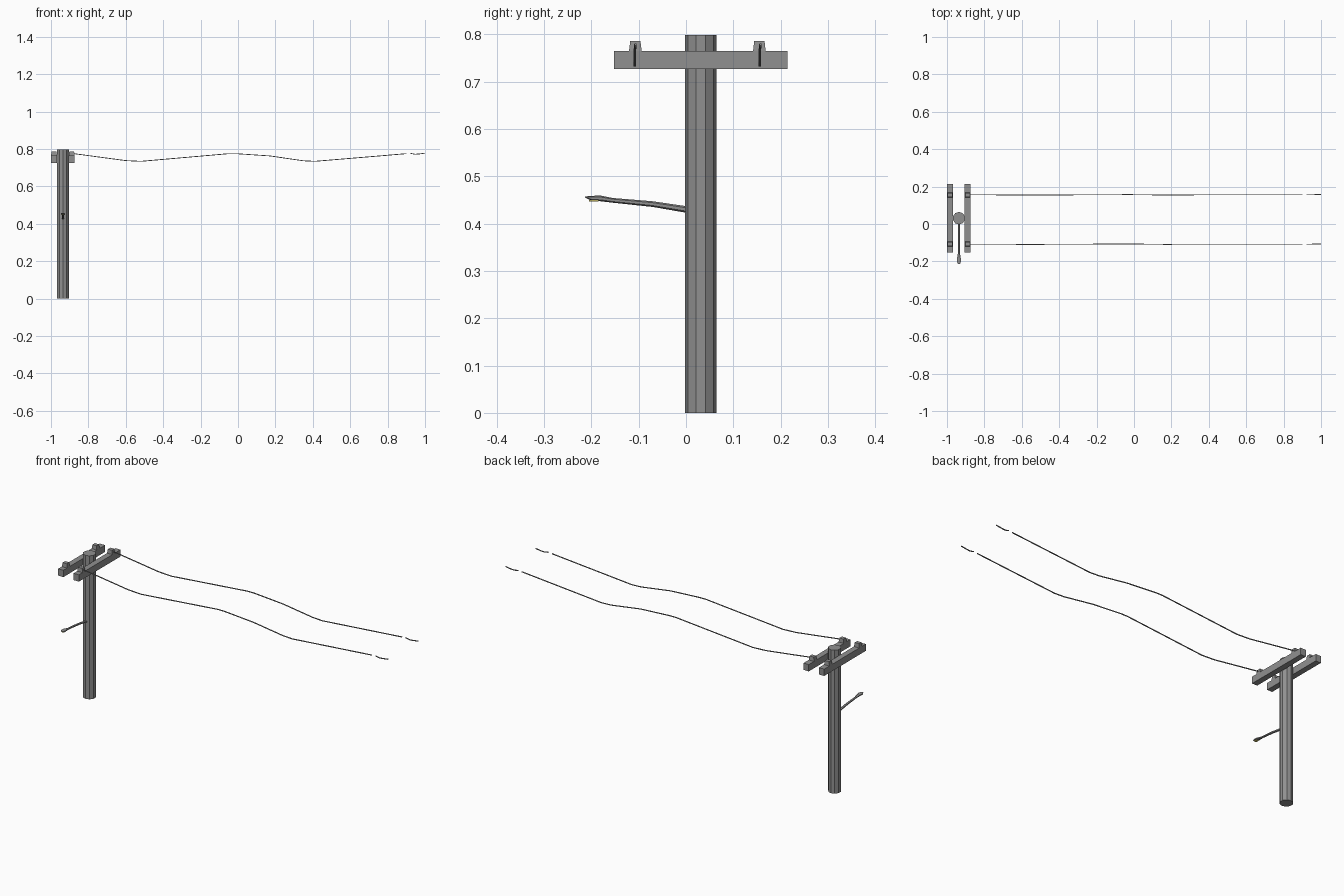
import bpy, bmesh, math
from mathutils import Vector, Matrix

if "Cube" in bpy.data.objects:
    bpy.data.objects.remove(bpy.data.objects["Cube"])

PX, PY = -0.936, 0.031   # pole axis


def paint(name, color):
    mat = bpy.data.materials.new(name)
    mat.diffuse_color = color
    mat.use_nodes = True
    mat.node_tree.nodes["Principled BSDF"].inputs["Base Color"].default_value = mat.diffuse_color
    return mat


DARK = paint("dark_grey", (0.28, 0.28, 0.28, 1))
GLOW = paint("lamp_yellow", (0.8, 0.7, 0.2, 1))


def finish(bm, name, mat=DARK):
    bmesh.ops.recalc_face_normals(bm, faces=bm.faces)
    me = bpy.data.meshes.new(name)
    bm.to_mesh(me)
    bm.free()
    me.materials.append(mat)
    ob = bpy.data.objects.new(name, me)
    bpy.context.collection.objects.link(ob)
    return ob


def block(name, lo, hi, taper=1.0, mat=DARK):
    """Box between two corners, with the top face scaled by taper."""
    lo, hi = Vector(lo), Vector(hi)
    bm = bmesh.new()
    bmesh.ops.create_cube(bm, size=1)
    for v in bm.verts:
        if v.co.z > 0:
            v.co.x *= taper
            v.co.y *= taper
    bmesh.ops.transform(bm, verts=bm.verts, matrix=Matrix.Translation((lo + hi) / 2)
                        @ Matrix.Diagonal((*(hi - lo), 1)))
    return finish(bm, name, mat)


def tube(name, points, sizes, axis, sides):
    """Loft elliptical rings along points; axis is the run direction (0=x, 1=y)."""
    bm = bmesh.new()
    rings = []
    for p, (w, h) in zip(points, sizes):
        ring = []
        for i in range(sides):
            a = 2 * math.pi * (i + 0.5) / sides
            co = Vector(p)
            co[1 - axis] += w * math.cos(a)
            co.z += h * math.sin(a)
            ring.append(bm.verts.new(co))
        rings.append(ring)
    for a, b in zip(rings, rings[1:]):
        for i in range(sides):
            j = (i + 1) % sides
            bm.faces.new((a[i], a[j], b[j], b[i]))
    bm.faces.new(rings[0])
    bm.faces.new(rings[-1])
    return finish(bm, name)


# Pole
bpy.ops.mesh.primitive_cylinder_add(vertices=10, radius=0.0335, depth=0.798,
                                    location=(PX, PY, 0.399))
pole = bpy.context.object
pole.name = "pole"
pole.data.materials.append(DARK)

# Crossarms with insulators
for side, x0, x1 in (("left", -1.0, -0.968), ("right", -0.905, -0.873)):
    block(f"crossarm_{side}", (x0, PY - 0.183, 0.726), (x1, PY + 0.183, 0.764))
    for end, y in (("front", -0.107), ("back", 0.155)):
        block(f"insulator_{side}_{end}", (x0, y - 0.0135, 0.763),
              (x1, y + 0.0135, 0.786), 0.8)

# Wires: long sagging span and short loose piece at the far end, as (x, z, sideways drift)
span = [(-.884, .776, 0), (-.765, .760, 0), (-.60, .738, -.001), (-.52, .734, -.001),
        (-.05, .775, .001), (-.01, .775, .001), (.17, .763, -.001), (.35, .737, 0),
        (.41, .734, 0), (.90, .775, 0)]
tail = [(.922, .777, 0), (.945, .772, 0), (.965, .773, .001), (1.0, .778, .001)]
for end, y in (("front", -0.108), ("back", 0.156)):
    for part, pts in (("wire", span), ("wire_tail", tail)):
        tube(f"{part}_{end}", [(x, y + dy, z) for x, z, dy in pts],
             [(0.003, 0.003)] * len(pts), 0, 4)

# Lamp arm that flares into a flat lamp head
arm = [(.005, .429), (-.07, .441), (-.155, .449), (-.18, .453), (-.20, .4535), (-.213, .456)]
size = [(.007, .007), (.0065, .006), (.006, .005), (.011, .006), (.013, .005), (.007, .001)]
tube("lamp_arm", [(PX, y, z) for y, z in arm], size, 1, 6)
block("lamp_lens", (PX - .007, -.205, .447), (PX + .007, -.185, .450), mat=GLOW)
